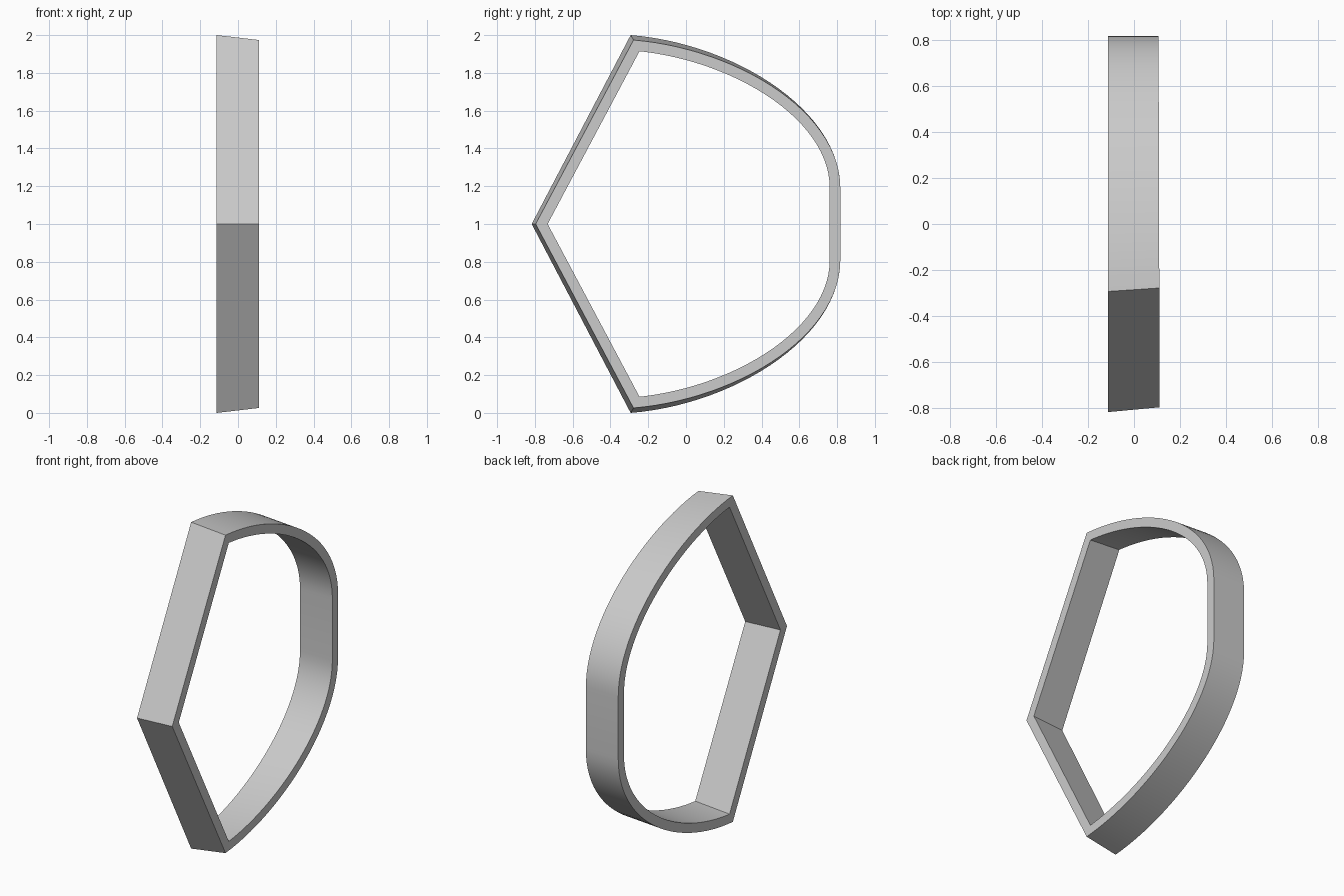
import bpy
import bmesh
import math
from mathutils import Vector
from mathutils.geometry import interpolate_bezier

cube = bpy.data.objects.get("Cube")
if cube:
    bpy.data.objects.remove(cube, do_unlink=True)

THICKNESS = 0.056
CURVE_POINTS = 28


def outline(tip, corner):
    """Closed side profile: pointed front, curved shoulders, short straight back."""
    shoulder = interpolate_bezier(
        Vector(corner), Vector((0.26, corner[1] - 0.045)),
        Vector((0.817, 1.6)), Vector((0.817, 1.19)), CURVE_POINTS)
    upper = [Vector(p[:2]) for p in shoulder]
    lower = [Vector((p.x, 2 - p.y)) for p in reversed(upper)]
    return [Vector((tip, 1))] + upper + lower


def inset(points, distance):
    """Offset a closed clockwise profile inwards with mitred corners."""
    result = []
    for i, p in enumerate(points):
        before = (p - points[i - 1]).normalized()
        after = (points[(i + 1) % len(points)] - p).normalized()
        n1 = Vector((before.y, -before.x))
        n2 = Vector((after.y, -after.x))
        result.append(p + (n1 + n2) * distance / (1 + n1.dot(n2)))
    return result


# Wide end on -x, slightly smaller end on +x
wide = outline(-0.817, (-0.293, 2.0))
narrow = outline(-0.796, (-0.278, 1.974))

bm = bmesh.new()


def add_loop(points, x, lean=0.0):
    return [bm.verts.new((x - lean * (p.x + 0.8), p.x, p.y)) for p in points]


loops = [
    add_loop(wide, -0.1125),
    add_loop(narrow, 0.1115, 0.003),
    add_loop(inset(narrow, THICKNESS), 0.1115, 0.003),
    add_loop(inset(wide, THICKNESS), -0.1125),
]

# Outer wall, narrow rim, inner wall and wide rim
count = len(wide)
for k in range(4):
    a, b = loops[k], loops[(k + 1) % 4]
    for i in range(count):
        j = (i + 1) % count
        bm.faces.new((a[i], a[j], b[j], b[i]))
bmesh.ops.recalc_face_normals(bm, faces=bm.faces)

mesh = bpy.data.meshes.new("band")
bm.to_mesh(mesh)
bm.free()

# Plain grey finish
grey = bpy.data.materials.new("light grey")
grey.use_nodes = True
colour = (0.6, 0.6, 0.6, 1)
grey.diffuse_color = colour
grey.node_tree.nodes["Principled BSDF"].inputs["Base Color"].default_value = colour
mesh.materials.append(grey)

band = bpy.data.objects.new("band", mesh)
bpy.context.collection.objects.link(band)

# Smooth curve, crisp corners and rims
mesh.shade_smooth()
mesh.set_sharp_from_angle(angle=math.radians(30))
